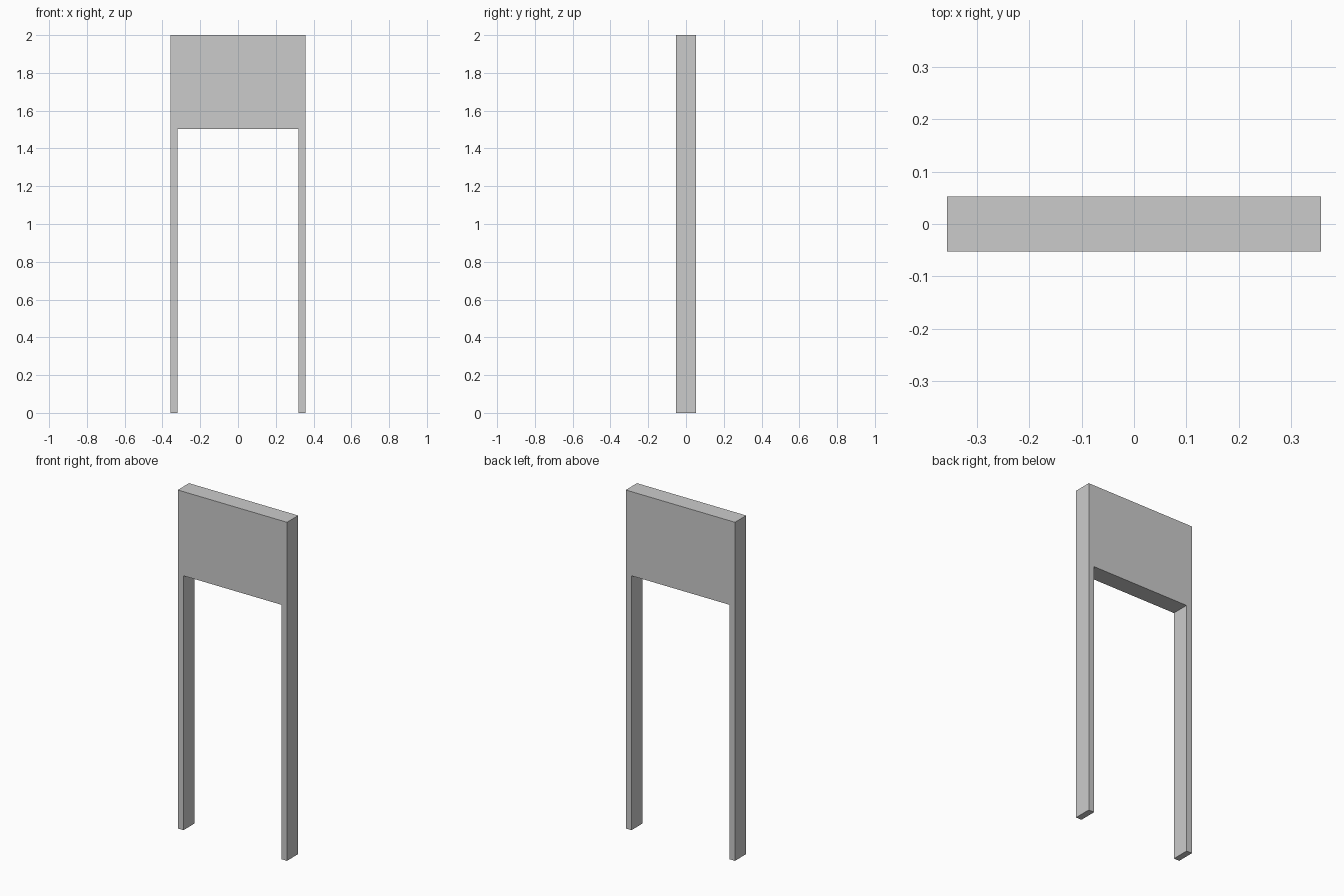
import bpy, bmesh

if "Cube" in bpy.data.objects:
    bpy.data.objects.remove(bpy.data.objects["Cube"])

HALF_WIDTH, INNER, HALF_DEPTH = 0.357, 0.32, 0.0525
HEIGHT, OPENING = 2.0, 1.503

grey = bpy.data.materials.new("light_grey")
grey.diffuse_color = (0.6, 0.6, 0.6, 1)
grey.use_nodes = True
grey.node_tree.nodes["Principled BSDF"].inputs["Base Color"].default_value = grey.diffuse_color

# One-piece frame: two legs and a deep header panel, extruded from its outline
half = [(INNER, OPENING), (INNER, 0), (HALF_WIDTH, 0), (HALF_WIDTH, HEIGHT)]
outline = half + [(-x, z) for x, z in reversed(half)]

bm = bmesh.new()
front = bm.faces.new([bm.verts.new((x, -HALF_DEPTH, z)) for x, z in outline])
result = bmesh.ops.extrude_face_region(bm, geom=[front], use_keep_orig=True)
moved = [v for v in result["geom"] if isinstance(v, bmesh.types.BMVert)]
bmesh.ops.translate(bm, verts=moved, vec=(0, 2 * HALF_DEPTH, 0))
bmesh.ops.recalc_face_normals(bm, faces=bm.faces[:])

mesh = bpy.data.meshes.new("panel_frame")
bm.to_mesh(mesh)
bm.free()
mesh.materials.append(grey)
frame = bpy.data.objects.new("panel_frame", mesh)
bpy.context.collection.objects.link(frame)
